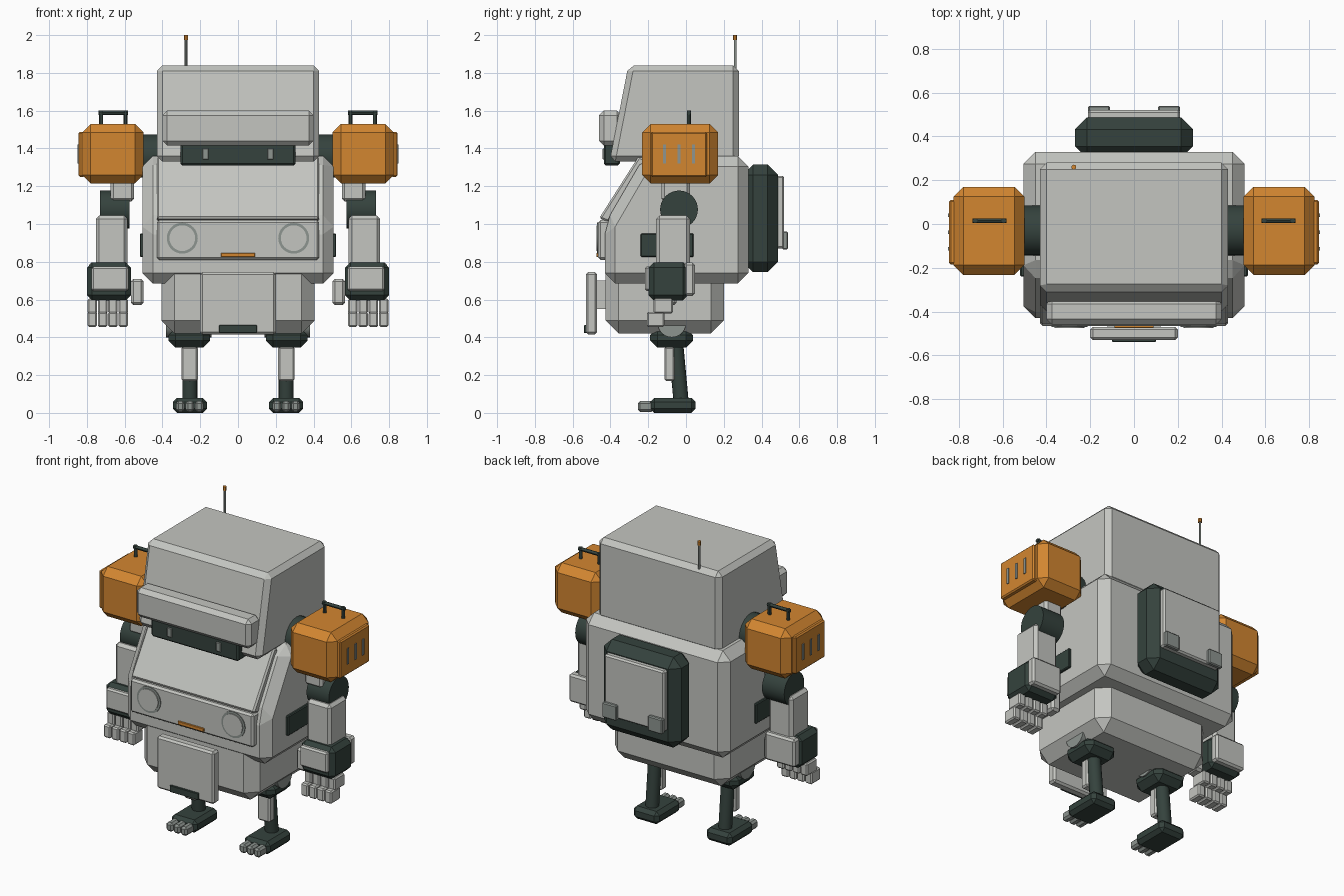
import bpy, bmesh
from mathutils import Vector, Matrix

if "Cube" in bpy.data.objects:
    bpy.data.objects.remove(bpy.data.objects["Cube"], do_unlink=True)


def material(name, rgb):
    m = bpy.data.materials.new(name)
    m.use_nodes = True
    m.diffuse_color = (*rgb, 1)
    m.node_tree.nodes["Principled BSDF"].inputs["Base Color"].default_value = (*rgb, 1)
    return m


LIGHT = material("light_grey", (0.55, 0.56, 0.53))
MID = material("mid_grey", (0.27, 0.30, 0.28))
DARK = material("dark_green_grey", (0.035, 0.055, 0.047))
ORANGE = material("orange", (0.65, 0.24, 0.03))


def finish(name, bm, mat, bevel=0.0, smooth=False):
    bmesh.ops.recalc_face_normals(bm, faces=bm.faces)
    if bevel:
        bmesh.ops.bevel(bm, geom=bm.edges[:], offset=bevel, segments=1,
                        profile=0.5, affect='EDGES', clamp_overlap=True)
    mesh = bpy.data.meshes.new(name)
    bm.to_mesh(mesh)
    bm.free()
    mesh.materials.append(mat)
    obj = bpy.data.objects.new(name, mesh)
    bpy.context.collection.objects.link(obj)
    if smooth:
        bpy.ops.object.select_all(action='DESELECT')
        obj.select_set(True)
        bpy.context.view_layer.objects.active = obj
        bpy.ops.object.shade_smooth_by_angle()
    return obj


def box(name, mat, x, y, z, bevel=0.0):
    """Chamfered box from (min, max) ranges."""
    bm = bmesh.new()
    bmesh.ops.create_cube(bm, size=1)
    for v in bm.verts:
        v.co = Vector([(a + b) / 2 + c * (b - a) for (a, b), c in zip((x, y, z), v.co)])
    return finish(name, bm, mat, bevel)


def prism(name, mat, half_width, profile, bevel=0.0):
    """Side profile (y, z) extruded across the model."""
    bm = bmesh.new()
    face = bm.faces.new([bm.verts.new((-half_width, y, z)) for y, z in profile])
    out = bmesh.ops.extrude_face_region(bm, geom=[face])
    for v in out["geom"]:
        if isinstance(v, bmesh.types.BMVert):
            v.co.x = half_width
    return finish(name, bm, mat, bevel)


def rod(name, mat, start, end, r, sides=24):
    a, b = Vector(start), Vector(end)
    bm = bmesh.new()
    bmesh.ops.create_cone(bm, cap_ends=True, segments=sides, radius1=r, radius2=r,
                          depth=(b - a).length)
    turn = (b - a).to_track_quat('Z', 'Y').to_matrix().to_4x4()
    bmesh.ops.transform(bm, matrix=Matrix.Translation((a + b) / 2) @ turn, verts=bm.verts)
    return finish(name, bm, mat, smooth=True)


# Head, brow, visor and antenna
prism("head", LIGHT, 0.43, [(-0.405, 1.33), (-0.305, 1.84), (0.28, 1.84), (0.28, 1.33)], 0.03)
box("brow", LIGHT, (-0.40, 0.40), (-0.46, -0.34), (1.415, 1.6), 0.025)
box("visor", DARK, (-0.305, 0.305), (-0.435, -0.35), (1.31, 1.43), 0.01)
rod("antenna", MID, (-0.275, 0.26, 1.8), (-0.275, 0.26, 1.98), 0.007, 12)
rod("antenna_tip", ORANGE, (-0.275, 0.26, 1.975), (-0.275, 0.26, 2), 0.011, 12)

# Torso and chest panels
prism("torso", LIGHT, 0.505, [(-0.43, 0.685), (-0.43, 1.0), (-0.22, 1.36),
                              (0.33, 1.36), (0.33, 0.685)], 0.055)
prism("upper_chest_panel", LIGHT, 0.43, [(-0.41, 1.01), (-0.46, 1.03),
                                         (-0.25, 1.36), (-0.21, 1.34)], 0.01)
box("lower_chest_panel", LIGHT, (-0.43, 0.43), (-0.465, -0.40), (0.81, 1.02), 0.012)
box("chest_slot", ORANGE, (-0.09, 0.09), (-0.474, -0.46), (0.825, 0.847), 0.002)

# Abdomen and apron
box("abdomen", LIGHT, (-0.405, 0.405), (-0.425, 0.2), (0.42, 0.82), 0.068)
box("apron", LIGHT, (-0.2, 0.2), (-0.53, -0.47), (0.415, 0.745), 0.012)
box("apron_mount", LIGHT, (-0.12, 0.12), (-0.48, -0.40), (0.55, 0.70))
box("apron_slot", DARK, (-0.1, 0.1), (-0.54, -0.52), (0.422, 0.465), 0.003)

# Backpack
box("backpack", DARK, (-0.27, 0.27), (0.3, 0.487), (0.745, 1.315), 0.055)
box("backpack_plate", LIGHT, (-0.21, 0.21), (0.47, 0.52), (0.87, 1.255), 0.01)


def span(s, a, b):
    return tuple(sorted((s * a, s * b)))


for s, side in ((1, "left"), (-1, "right")):
    def part(name, mat, x, y, z, bevel=0.0):
        return box(f"{side}_{name}", mat, span(s, *x), y, z, bevel)

    def bar(name, mat, a, b, r, sides=24):
        return rod(f"{side}_{name}", mat, (s * a[0], *a[1:]), (s * b[0], *b[1:]), r, sides)

    # Body details
    part("visor_clip", MID, (0.155, 0.187), (-0.442, -0.42), (1.342, 1.4), 0.003)
    bar("lamp_ring", MID, (0.295, -0.44, 0.925), (0.295, -0.47, 0.925), 0.082, 32)
    bar("lamp", LIGHT, (0.295, -0.44, 0.925), (0.295, -0.475, 0.925), 0.068, 32)
    part("side_vent", DARK, (0.48, 0.52), (-0.24, 0.04), (0.825, 0.95), 0.005)
    part("backpack_clip", MID, (0.11, 0.21), (0.51, 0.54), (0.865, 0.96), 0.006)

    # Shoulder
    bar("shoulder_joint", DARK, (0.40, -0.03, 1.36), (0.54, -0.03, 1.36), 0.115)
    part("shoulder", ORANGE, (0.5, 0.825), (-0.232, 0.17), (1.215, 1.53), 0.045)
    part("shoulder_panel", ORANGE, (0.81, 0.845), (-0.185, 0.11), (1.25, 1.487), 0.008)
    for i in range(3):
        y = -0.113 + 0.076 * i
        part(f"shoulder_slit_{i}", MID, (0.84, 0.85), (y - 0.008, y + 0.008), (1.32, 1.42))
    for i, x in enumerate((0.595, 0.725)):
        bar(f"handle_post_{i}", DARK, (x, 0.015, 1.51), (x, 0.015, 1.6), 0.011, 12)
    bar("handle_grip", DARK, (0.582, 0.015, 1.589), (0.738, 0.015, 1.589), 0.011, 12)

    # Arm
    part("upper_arm", LIGHT, (0.55, 0.675), (-0.13, 0.02), (1.12, 1.25), 0.015)
    bar("elbow", DARK, (0.575, -0.037, 1.077), (0.73, -0.037, 1.077), 0.1, 32)
    part("forearm", LIGHT, (0.585, 0.753), (-0.158, 0.02), (0.77, 1.045), 0.018)
    part("wrist", DARK, (0.567, 0.8), (-0.198, 0.012), (0.595, 0.797), 0.028)
    part("wrist_front_plate", LIGHT, (0.58, 0.775), (-0.217, -0.18), (0.645, 0.775), 0.01)
    part("wrist_back_plate", LIGHT, (0.58, 0.79), (-0.01, 0.047), (0.62, 0.795), 0.012)
    part("thumb", LIGHT, (0.5, 0.567), (-0.14, -0.05), (0.57, 0.71), 0.014)
    for i in range(4):
        x = (0.582 + 0.055 * i, 0.632 + 0.055 * i)
        part(f"finger_base_{i}", LIGHT, x, (-0.172, -0.07), (0.525, 0.605), 0.008)
        part(f"finger_tip_{i}", LIGHT, x, (-0.207, -0.115), (0.455, 0.535), 0.008)

    # Leg
    bar("hip_disc", MID, (0.14, -0.075, 0.475), (0.38, -0.075, 0.475), 0.075)
    part("hip", DARK, (0.148, 0.368), (-0.19, 0.037), (0.345, 0.45), 0.038)
    bar("leg", DARK, (0.255, -0.055, 0.37), (0.255, -0.025, 0.05), 0.04, 16)
    part("shin_guard", LIGHT, (0.213, 0.3), (-0.115, -0.06), (0.168, 0.35), 0.01)
    part("foot", DARK, (0.165, 0.345), (-0.19, 0.05), (0, 0.08), 0.022)
    for i in range(3):
        x = 0.182 + 0.05 * i
        part(f"toe_{i}", MID, (x, x + 0.046), (-0.255, -0.17), (0.006, 0.062), 0.012)
